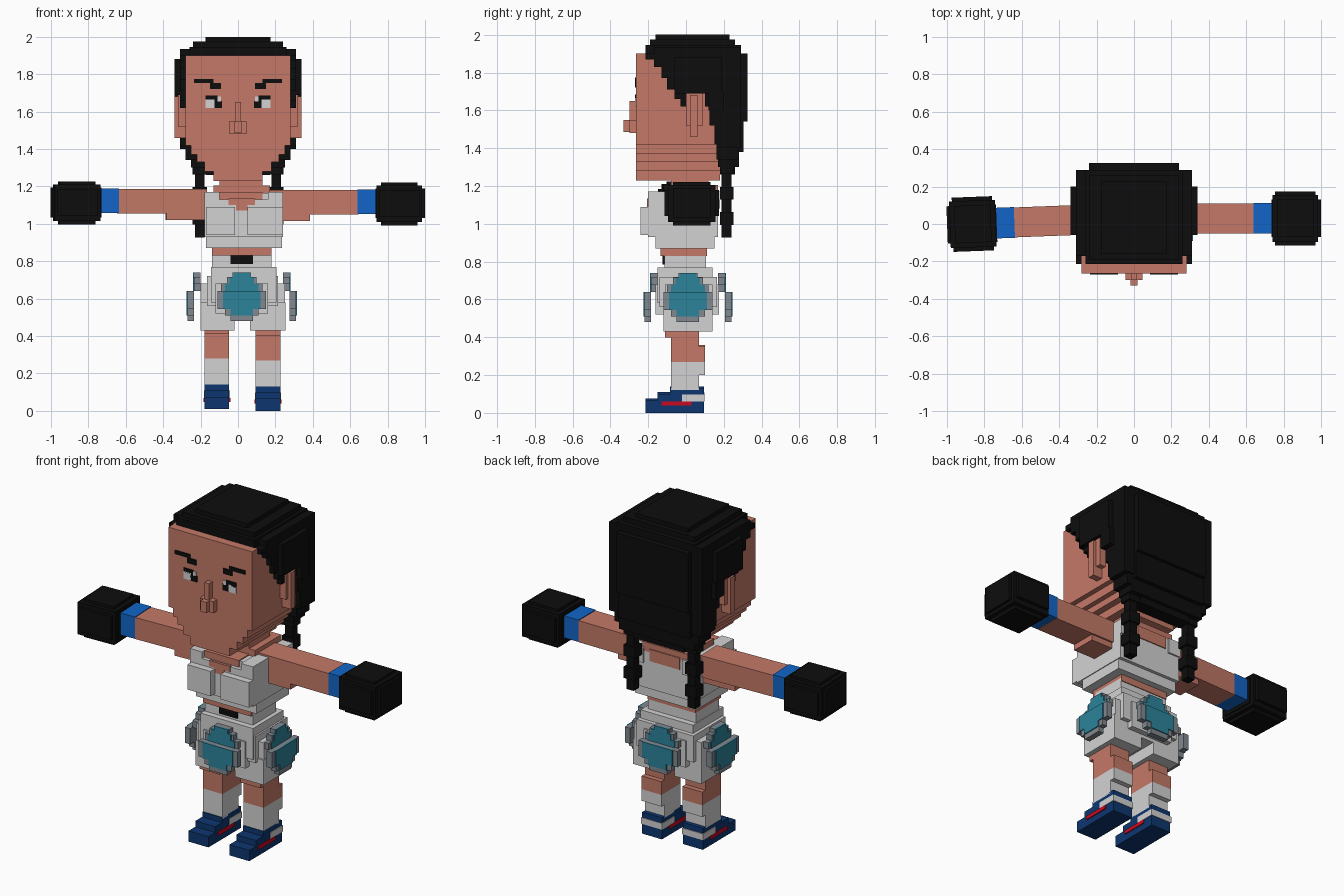
import bpy, bmesh, math
from mathutils import Matrix, Vector


def material(name, rgb):
    m = bpy.data.materials.new(name)
    m.diffuse_color = (*rgb, 1)
    return m


SKIN = material("skin", (0.55, 0.19, 0.135))
WHITE = material("white cloth", (0.65, 0.65, 0.65))
BLACK = material("black", (0.004, 0.004, 0.004))
NAVY = material("navy", (0.004, 0.037, 0.16))
BLUE = material("bright blue", (0.006, 0.13, 0.58))
TEAL = material("teal", (0.025, 0.23, 0.33))
GREY = material("grey", (0.22, 0.25, 0.28))
RED = material("red", (0.6, 0.003, 0.015))


def part(name, mat, boxes, mirror=False, matrix=None):
    """One object made of boxes (x0, x1, y0, y1, z0, z1)."""
    bm = bmesh.new()
    boxes = list(boxes)
    if mirror:
        boxes += [(-b[1], -b[0], *b[2:]) for b in boxes]
    for x0, x1, y0, y1, z0, z1 in boxes:
        mid = Vector((x0 + x1, y0 + y1, z0 + z1)) / 2
        size = Matrix.Diagonal((x1 - x0, y1 - y0, z1 - z0, 1))
        bmesh.ops.create_cube(bm, size=1, matrix=Matrix.Translation(mid) @ size)
    if matrix:
        bm.transform(matrix)
    me = bpy.data.meshes.new(name)
    bm.to_mesh(me)
    bm.free()
    me.materials.append(mat)
    ob = bpy.data.objects.new(name, me)
    bpy.context.collection.objects.link(ob)
    return ob


# Head: full block, then stepped jaw slabs
jaw = [(0.28, 1.42, 1.9), (0.25, 1.37, 1.42), (0.22, 1.33, 1.37),
       (0.18, 1.28, 1.33), (0.13, 1.23, 1.28)]
part("head", SKIN, [(-w, w, -0.265, 0.18, a, b) for w, a, b in jaw])
part("ear", SKIN, [(0.28, 0.34, 0.02, 0.06, 1.46, 1.68),
                   (0.28, 0.32, 0.0, 0.09, 1.52, 1.69)], mirror=True)
part("nose", SKIN, [(-0.015, 0.015, -0.3, -0.26, 1.48, 1.65),
                    (-0.045, 0.045, -0.3, -0.26, 1.48, 1.55),
                    (-0.02, 0.02, -0.33, -0.29, 1.485, 1.55)])
F = (-0.271, -0.262)
part("eye_white", WHITE, [(0.125, 0.175, *F, 1.62, 1.665),
                          (0.09, 0.11, *F, 1.655, 1.68)], mirror=True)
part("pupil", BLACK, [(0.085, 0.13, *F, 1.62, 1.657),
                      (0.11, 0.175, *F, 1.657, 1.685)], mirror=True)
part("eyebrow", BLACK, [(0.13, 0.235, *F, 1.752, 1.775),
                        (0.09, 0.15, *F, 1.72, 1.752)], mirror=True)

# Hair: stepped crown, back slabs and ragged side locks
part("hair_crown", BLACK, [
    (-0.175, 0.175, -0.16, 0.23, 1.9, 2.0),
    (-0.24, 0.24, -0.19, 0.26, 1.9, 1.975),
    (-0.26, 0.26, -0.215, 0.29, 1.895, 1.945),
    (-0.31, 0.31, -0.17, 0.29, 1.88, 1.935)])
part("hair_back", BLACK, [
    (-0.24, 0.24, 0.15, 0.325, 1.54, 1.9),
    (-0.31, 0.31, 0.16, 0.29, 1.40, 1.92),
    (-0.24, 0.24, 0.16, 0.305, 1.38, 1.54),
    (-0.28, 0.28, 0.16, 0.28, 1.34, 1.40),
    (-0.25, 0.25, 0.17, 0.28, 1.30, 1.34),
    (-0.17, 0.17, 0.18, 0.26, 1.26, 1.30)])
locks = [(-0.215, -0.17, 1.87), (-0.17, -0.13, 1.83), (-0.13, -0.1, 1.77),
         (-0.1, -0.06, 1.71), (-0.06, -0.03, 1.66), (-0.03, 0.03, 1.62),
         (0.03, 0.1, 1.69), (0.1, 0.125, 1.62), (0.125, 0.15, 1.52),
         (0.15, 0.18, 1.42)]
part("hair_side_lock", BLACK, [(0.26, 0.31, a, b, z, 1.9) for a, b, z in locks],
     mirror=True)
part("hair_side_puff", BLACK, [(0.3, 0.34, -0.06, 0.19, 1.69, 1.88),
                               (0.3, 0.34, 0.12, 0.2, 1.6, 1.7)], mirror=True)

# Braids: alternating wide and narrow knots
knots = []
for i in range(6):
    top = 1.33 - i * 0.067
    w, d = ((0.038, 0.035), (0.025, 0.026))[i % 2]
    knots.append((0.205 - w, 0.205 + w, 0.215 - d, 0.215 + d, top - 0.067, top))
part("braid", BLACK, knots, mirror=True)

# Neck and torso
part("neck", SKIN, [(-0.1, 0.13, -0.08, 0.12, 1.14, 1.24),
                    (-0.13, 0.17, -0.08, 0.17, 1.15, 1.205)])
part("vest", WHITE, [(-0.18, 0.24, -0.17, 0.17, 0.93, 1.165),
                     (-0.18, 0.24, -0.2, -0.1, 0.93, 1.13),
                     (-0.17, 0.235, -0.16, 0.15, 0.87, 0.93),
                     (-0.18, -0.1, -0.2, 0.18, 1.08, 1.17),
                     (0.16, 0.24, -0.2, 0.18, 1.08, 1.17)])
part("chest_panel", WHITE, [(-0.17, -0.015, -0.24, -0.18, 0.94, 1.09),
                            (0.05, 0.24, -0.24, -0.18, 0.94, 1.09)])
part("neckline", SKIN, [(-0.1, 0.13, -0.178, -0.05, 1.13, 1.171),
                        (-0.05, 0.09, -0.206, -0.19, 1.1, 1.135),
                        (-0.01, 0.05, -0.206, -0.19, 1.07, 1.105),
                        (-0.08, 0.12, 0.1, 0.176, 1.1, 1.171)])
part("midriff", SKIN, [(-0.14, 0.18, -0.135, 0.11, 0.83, 0.89)])
part("waistband", WHITE, [(-0.14, 0.18, -0.115, 0.105, 0.75, 0.85)])
part("buckle", BLACK, [(-0.04, 0.08, -0.123, -0.11, 0.785, 0.85)])

# Shorts: hips and two legs
part("shorts", WHITE, [(-0.145, 0.205, -0.15, 0.14, 0.58, 0.77),
                       (-0.165, 0.215, -0.14, 0.165, 0.56, 0.72),
                       (-0.2, 0.25, -0.11, 0.14, 0.5, 0.68),
                       (-0.12, 0.16, -0.16, 0.175, 0.52, 0.68),
                       (-0.2, -0.02, -0.12, 0.14, 0.43, 0.58),
                       (0.065, 0.255, -0.12, 0.14, 0.43, 0.58)])

# Round pads: upper half sits in, lower half hangs out, on four sides
# local frame: the pad faces -y and is centred on x = 0
rows = [(0.48, 0.51, 0.06, 0), (0.51, 0.545, 0.09, 0.06),
        (0.545, 0.64, 0.13, 0.10), (0.64, 0.68, 0.11, 0.09),
        (0.68, 0.715, 0.08, 0.065), (0.715, 0.74, 0.05, 0.045)]
rim, disc = [], []
for z0, z1, w, t in rows:
    out = -0.035 if z0 < 0.63 else 0
    rim.append((-w, w, out - 0.035, out, z0, z1))
    if t:
        disc.append((-t, t, out - 0.041, out - 0.03, z0, z1))
for side, x, y, turn in [("front", 0.02, -0.15, 0), ("right", 0.24, 0.01, 90),
                         ("back", 0.02, 0.17, 180), ("left", -0.2, 0.01, -90)]:
    place = Matrix.Translation((x, y, 0)) @ Matrix.Rotation(math.radians(turn), 4, "Z")
    part(side + "_pad_rim", GREY, rim, matrix=place)
    part(side + "_pad_disc", TEAL, disc, matrix=place)

# Legs, socks and shoes
for side, cx, dz in [("left", -0.113, 0.01), ("right", 0.16, 0.0)]:
    at = Matrix.Translation((cx, 0, dz))
    w = 0.066
    part(side + "_leg", SKIN, [(-w, w, -0.08, 0.07, 0.27, 0.45),
                               (-w, w, -0.11, -0.07, 0.4, 0.45),
                               (-w, w, 0.06, 0.1, 0.27, 0.35)], matrix=at)
    part(side + "_sock", WHITE, [(-w, w, -0.08, 0.07, 0.12, 0.27),
                                 (-w, w, 0.06, 0.1, 0.2, 0.27)], matrix=at)
    part(side + "_shoe", NAVY, [(-w, w, -0.215, 0.095, 0, 0.065),
                                (-w, w, -0.15, 0.095, 0.065, 0.1),
                                (-w, w, -0.085, 0.095, 0.1, 0.13)], matrix=at)
    v = w + 0.004
    part(side + "_shoe_band", WHITE, [(-v, v, -0.02, 0.099, 0.06, 0.098)], matrix=at)
    part(side + "_shoe_stripe", RED, [(-v - 0.002, v + 0.002, -0.13, 0.03, 0.038, 0.06)],
         matrix=at)

# Arms, wristbands and rounded-off gloves, modelled along +x
for side, base in [
        ("right", Matrix.Translation((0, 0.03, 0))),
        ("left", Matrix.Translation((0, 0.033, 0.005)) @ Matrix.Rotation(math.radians(2.2), 4, "Z")
         @ Matrix.Diagonal((-1, 1, 1, 1)))]:
    for_part = dict(matrix=base)
    obs = [
        part(side + "_arm", SKIN, [(0.17, 0.645, -0.08, 0.08, 1.05, 1.18),
                                   (0.17, 0.385, -0.08, 0.07, 1.015, 1.1)], **for_part),
        part(side + "_wristband", BLUE, [(0.64, 0.76, -0.082, 0.082, 1.052, 1.184)], **for_part),
        part(side + "_glove", BLACK, [(0.735, 1.0, -0.1, 0.1, 1.03, 1.19),
                                      (0.755, 0.97, -0.145, 0.145, 1.04, 1.18),
                                      (0.74, 0.985, -0.125, 0.125, 1.01, 1.205),
                                      (0.765, 0.96, -0.1, 0.1, 0.99, 1.22)], **for_part)]
    if side == "left":  # the mirrored side needs its faces turned out again
        for ob in obs:
            ob.data.flip_normals()
